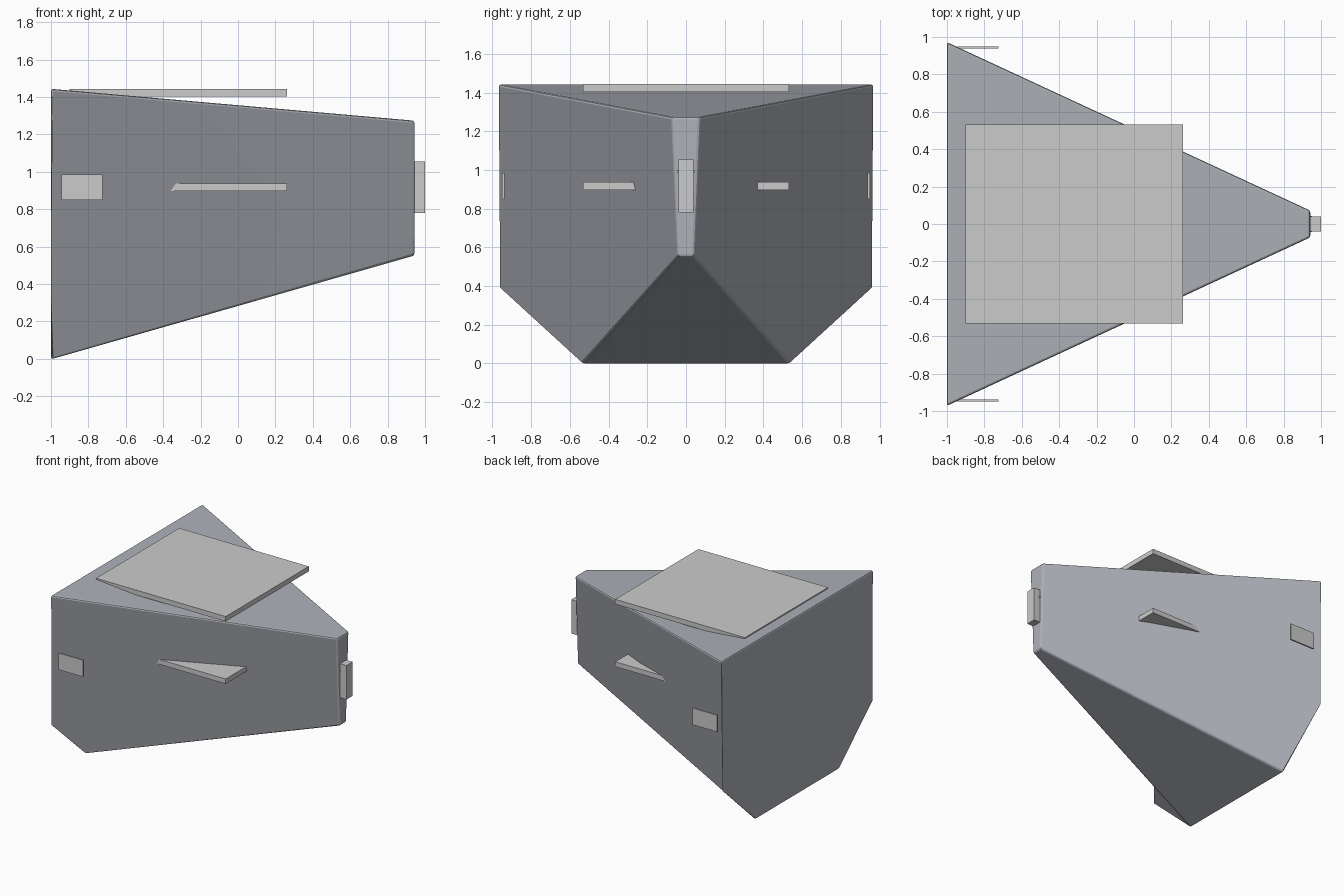
import bpy, bmesh
from mathutils import Vector

if "Cube" in bpy.data.objects:
    bpy.data.objects.remove(bpy.data.objects["Cube"])


def link(name, bm):
    me = bpy.data.meshes.new(name)
    bm.to_mesh(me)
    bm.free()
    ob = bpy.data.objects.new(name, me)
    bpy.context.collection.objects.link(ob)
    return ob


def box(name, lo, hi):
    bm = bmesh.new()
    bmesh.ops.create_cube(bm, size=1)
    for v in bm.verts:
        v.co = Vector([lo[i] + (v.co[i] + 0.5) * (hi[i] - lo[i]) for i in range(3)])
    return link(name, bm)


# Hull: five-corner side outline, mirrored, tapering to a narrow nose
side = [(-1, .972, 1.443), (-1, .972, .386), (-1, .535, -.003),
        (.943, .042, .552), (.943, .072, 1.273)]
bm = bmesh.new()
L = [bm.verts.new((x, -y, z)) for x, y, z in side]
R = [bm.verts.new((x, y, z)) for x, y, z in side]
bm.faces.new(L)
bm.faces.new(R[::-1])
bm.faces.new([L[0], R[0], R[1], R[2], L[2], L[1]])   # rear
bm.faces.new([L[2], R[2], R[3], L[3]])               # underside
bm.faces.new([L[3], R[3], R[4], L[4]])               # nose
bm.faces.new([L[4], R[4], R[0], L[0]])               # roof
bmesh.ops.recalc_face_normals(bm, faces=bm.faces[:])
bmesh.ops.bevel(bm, geom=bm.edges[:], offset=.012, segments=2,
                profile=.5, affect='EDGES')
bm.normal_update()

# The side panels are warped, and each side folds differently
shading = {}
folds = {-1: [(0, 1, 2), (0, 2, 4), (2, 3, 4)],
         1: [(2, 1, 0), (3, 2, 0), (4, 3, 0)]}
panels = [f for f in bm.faces if f.calc_area() > .5 and abs(f.normal.y) > .5]
for f in panels:
    s = 1 if f.normal.y > 0 else -1
    n = f.normal.copy()
    corners = [min(f.verts, key=lambda v: (v.co - Vector((x, s * y, z))).length)
               for x, y, z in side]
    bm.faces.remove(f)
    for t in folds[s]:
        shading[bm.faces.new([corners[i] for i in t])] = n
bm.normal_update()
normals = []
for f in bm.faces:
    f.smooth = True
    n = shading.get(f, f.normal)
    normals += [tuple(n)] * len(f.verts)
hull = link("hull", bm)
hull.data.normals_split_custom_set(normals)
paint = bpy.data.materials.new("slate_grey")
paint.diffuse_color = (.42, .44, .48, 1)
paint.use_nodes = True
paint.node_tree.nodes["Principled BSDF"].inputs["Base Color"].default_value = paint.diffuse_color
hull.data.materials.append(paint)

# Roof plate, and a matching floor plate whose corners poke out of the sides
box("roof_plate", (-.9, -.532, 1.403), (.262, .532, 1.443))
box("floor_plate", (-.9, -.532, .897), (.262, .532, .937))

# Nose tab with a tiny pin
box("nose_tab", (.93, -.04, .78), (1, .04, 1.055))
box("nose_pin", (.938, -.043, .985), (.952, .043, 1.0))

# Thin panels beside the rear corners
for s, name in ((-1, "front_side_panel"), (1, "back_side_panel")):
    y = sorted((s * .938, s * .95))
    box(name, (-.945, y[0], .85), (-.725, y[1], .985))
